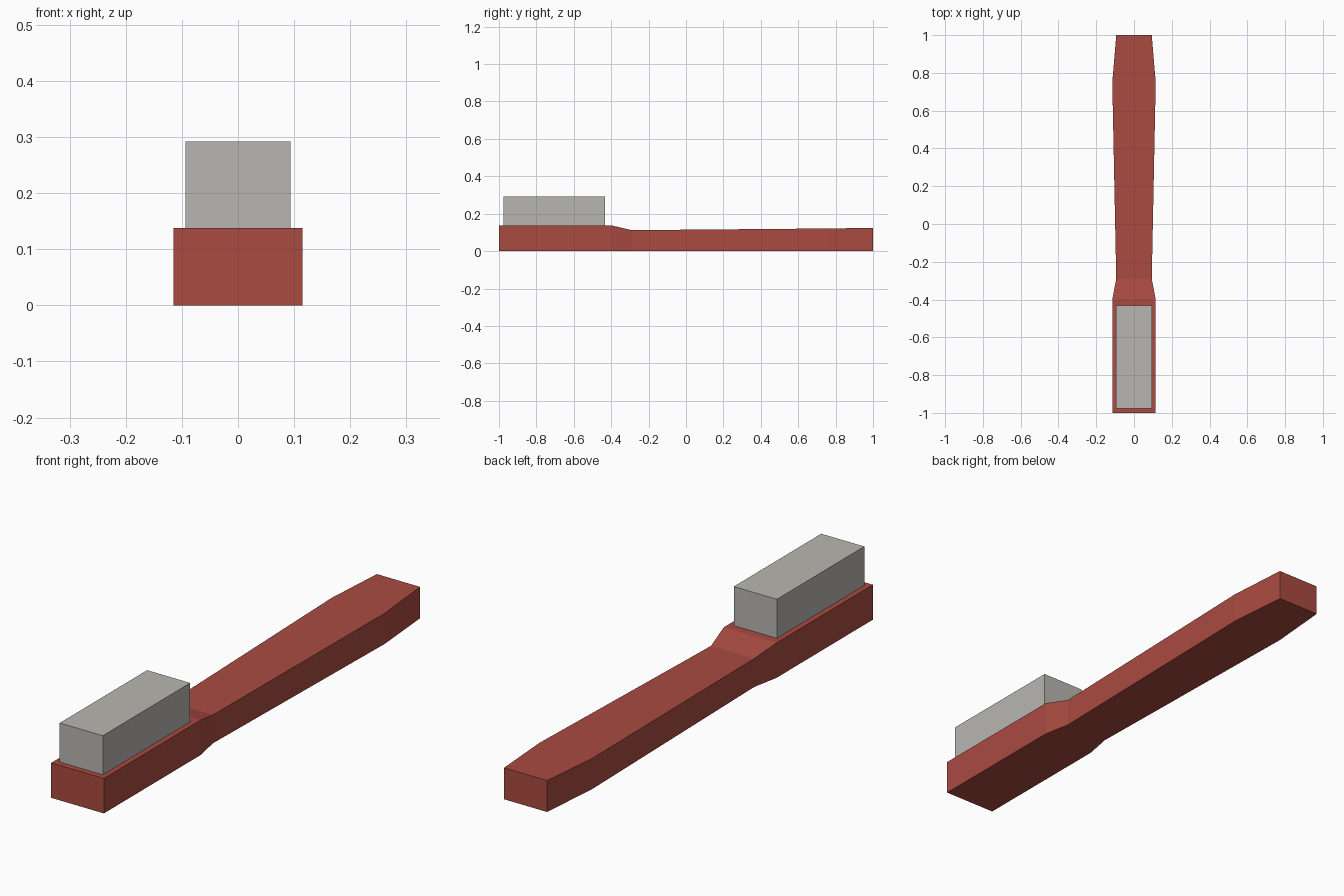
import bpy, bmesh

if "Cube" in bpy.data.objects:
    bpy.data.objects.remove(bpy.data.objects["Cube"])


def material(name, rgb):
    m = bpy.data.materials.new(name)
    m.diffuse_color = (*rgb, 1)
    m.use_nodes = True
    m.node_tree.nodes["Principled BSDF"].inputs["Base Color"].default_value = m.diffuse_color
    return m


def loft(name, sections, z0, mat):
    """Skin rectangular sections (y, half width, top height) along y."""
    bm = bmesh.new()
    rings = [[bm.verts.new(p) for p in ((-w, y, z0), (w, y, z0), (w, y, h), (-w, y, h))]
             for y, w, h in sections]
    for a, b in zip(rings, rings[1:]):
        for i in range(4):
            j = (i + 1) % 4
            bm.faces.new((a[i], a[j], b[j], b[i]))
    bm.faces.new(rings[0])
    bm.faces.new(rings[-1])
    bmesh.ops.recalc_face_normals(bm, faces=bm.faces)
    mesh = bpy.data.meshes.new(name)
    bm.to_mesh(mesh)
    bm.free()
    mesh.materials.append(mat)
    obj = bpy.data.objects.new(name, mesh)
    bpy.context.collection.objects.link(obj)
    return obj


red = material("red plastic", (0.40, 0.070, 0.053))
grey = material("bristle grey", (0.48, 0.47, 0.44))

# Handle: head, sloped neck, widening grip, tapered end
loft("handle", [(-1.0, 0.115, 0.138), (-0.40, 0.115, 0.138), (-0.29, 0.094, 0.112),
                (0.75, 0.115, 0.121), (1.0, 0.094, 0.124)], 0.0, red)

# Bristle block on the head
loft("bristles", [(-0.977, 0.094, 0.292), (-0.432, 0.094, 0.292)], 0.137, grey)
